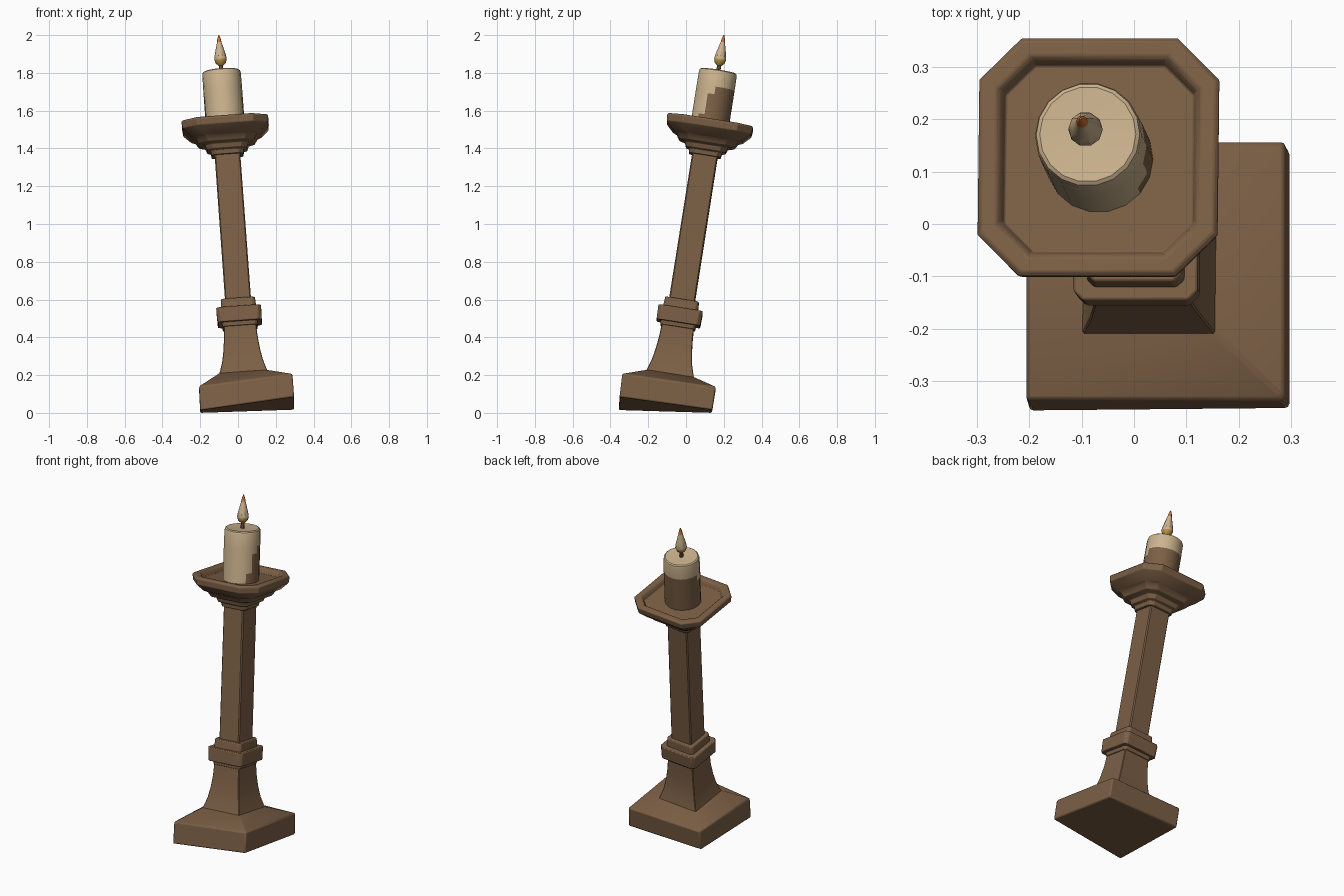
import bpy, bmesh, math
from mathutils import Matrix, Vector

cube = bpy.data.objects.get("Cube")
if cube:
    bpy.data.objects.remove(cube)


def material(name, rgb):
    m = bpy.data.materials.new(name)
    m.use_nodes = True
    m.diffuse_color = (*rgb, 1)
    node = next(n for n in m.node_tree.nodes if n.type == 'BSDF_PRINCIPLED')
    node.inputs["Base Color"].default_value = (*rgb, 1)
    node.inputs["Roughness"].default_value = 0.8
    return m


brown = material("brown wood", (0.2, 0.115, 0.06))
wax = material("cream wax", (0.6, 0.45, 0.27))
ochre = material("ochre flame", (0.5, 0.3, 0.06))
orange = material("orange flame tip", (0.6, 0.16, 0.03))

# Leaning axis shared by everything above the foot slab
axis = Vector((-0.073, 0.158, 1))
stretch = axis.length
axis.normalize()
side = Vector((1, 0, 0.073)).normalized()
back = axis.cross(side).normalized()
side = back.cross(axis)
lean = Matrix((side, back, axis)).transposed().to_4x4()
lean.translation = (0.044, -0.115, 0)


def square(half, cut):
    """Square outline with its corners cut off."""
    a, b = half, half - cut
    return [(b, -a), (a, -b), (a, b), (b, a), (-b, a), (-a, b), (-a, -b), (-b, -a)]


def circle(r, n):
    return [(r * math.cos(math.tau * i / n), r * math.sin(math.tau * i / n)) for i in range(n)]


def loft(name, rings, mats, rule=None, bevel=0.0, matrix=lean):
    """Skin a stack of matching 3D outlines and cap both ends."""
    bm = bmesh.new()
    loops = [[bm.verts.new(p) for p in ring] for ring in rings]
    n = len(loops[0])
    for lo, hi in zip(loops, loops[1:]):
        for i in range(n):
            j = (i + 1) % n
            bm.faces.new((lo[i], lo[j], hi[j], hi[i]))
    bm.faces.new(loops[0][::-1])
    bm.faces.new(loops[-1])
    bmesh.ops.recalc_face_normals(bm, faces=bm.faces)
    if rule:
        for f in bm.faces:
            f.material_index = rule(f.calc_center_median())
    mesh = bpy.data.meshes.new(name)
    bm.to_mesh(mesh)
    bm.free()
    for m in mats:
        mesh.materials.append(m)
    ob = bpy.data.objects.new(name, mesh)
    bpy.context.collection.objects.link(ob)
    ob.matrix_world = matrix
    bpy.ops.object.select_all(action='DESELECT')
    ob.select_set(True)
    bpy.context.view_layer.objects.active = ob
    bpy.ops.object.shade_smooth_by_angle(angle=math.radians(35))
    if bevel:
        mod = ob.modifiers.new("soft edges", 'BEVEL')
        mod.width = bevel
        mod.segments = 2
        mod.limit_method = 'ANGLE'
        mod.angle_limit = math.radians(35)
    return ob


def at(outline, z):
    return [(x, y, z * stretch) for x, y in outline]


def post(name, rows, bevel=0.005):
    return loft(name, [at(square(h, c), z) for h, c, z in rows], [brown], bevel=bevel)


# Foot slab: warped, with its front left corner lifted
bottom = [(-0.2, -0.357, 0.014), (0.297, -0.352, 0.085), (0.297, 0.14, 0.016), (-0.2, 0.137, 0)]
top = [(-0.206, -0.337, 0.14), (0.288, -0.337, 0.208), (0.288, 0.157, 0.138), (-0.206, 0.157, 0.12)]
h = 0.126
neck = [lean @ Vector((x, y, 0.2 * stretch)) for x, y in ((-h, -h), (h, -h), (h, h), (-h, h))]
loft("foot_slab", [bottom, top, neck], [brown], bevel=0.008, matrix=Matrix())

# Flared stem, collars and shaft
post("flared_stem", [(0.13, 0.003, 0.19), (0.123, 0.003, 0.21), (0.108, 0.003, 0.26),
                     (0.097, 0.003, 0.32), (0.089, 0.003, 0.39), (0.085, 0.003, 0.47)], 0)
post("collar_lip", [(0.092, 0.012, 0.45), (0.096, 0.012, 0.48)], 0.003)
post("lower_collar", [(0.117, 0.018, 0.472), (0.119, 0.018, 0.55)])
post("upper_collar", [(0.094, 0.014, 0.54), (0.09, 0.014, 0.597)])
post("shaft", [(0.069, 0.006, 0.58), (0.068, 0.006, 1.38)], 0)

# Stepped capital ending in a recessed drip tray
post("drip_tray", [(0.084, 0.022, 1.36), (0.088, 0.022, 1.384), (0.106, 0.03, 1.39),
                   (0.115, 0.034, 1.414), (0.147, 0.048, 1.424), (0.165, 0.054, 1.452),
                   (0.187, 0.062, 1.462), (0.226, 0.078, 1.502), (0.23, 0.08, 1.534),
                   (0.222, 0.076, 1.543), (0.196, 0.064, 1.543), (0.188, 0.06, 1.536),
                   (0.18, 0.056, 1.512)], 0.003)


# Candle, with a brown stain on the lower back
def stained(p):
    z = p.z / stretch
    return int(z < 1.72 and p.y > -0.05 + 0.25 * (z - 1.55))


candle_rows = [(0.103, 1.505), (0.103, 1.57), (0.103, 1.63), (0.103, 1.68), (0.103, 1.72),
               (0.102, 1.795), (0.099, 1.806), (0.092, 1.811), (0.03, 1.807)]
loft("candle", [at(circle(r, 18), z) for r, z in candle_rows], [wax, brown], stained)

# Wick and flame
loft("wick", [at(circle(0.011, 8), z) for z in (1.8, 1.85)], [brown])


def flame_colour(p):
    z = p.z / stretch
    return 0 if z < 1.878 else 1 if z < 1.968 else 2


flame_rows = [(0.012, 1.838), (0.027, 1.852), (0.033, 1.87), (0.031, 1.888), (0.024, 1.917),
              (0.017, 1.943), (0.012, 1.962), (0.009, 1.98), (0.002, 2.0)]
loft("flame", [at(circle(r, 10), z) for r, z in flame_rows], [ochre, wax, orange], flame_colour)
